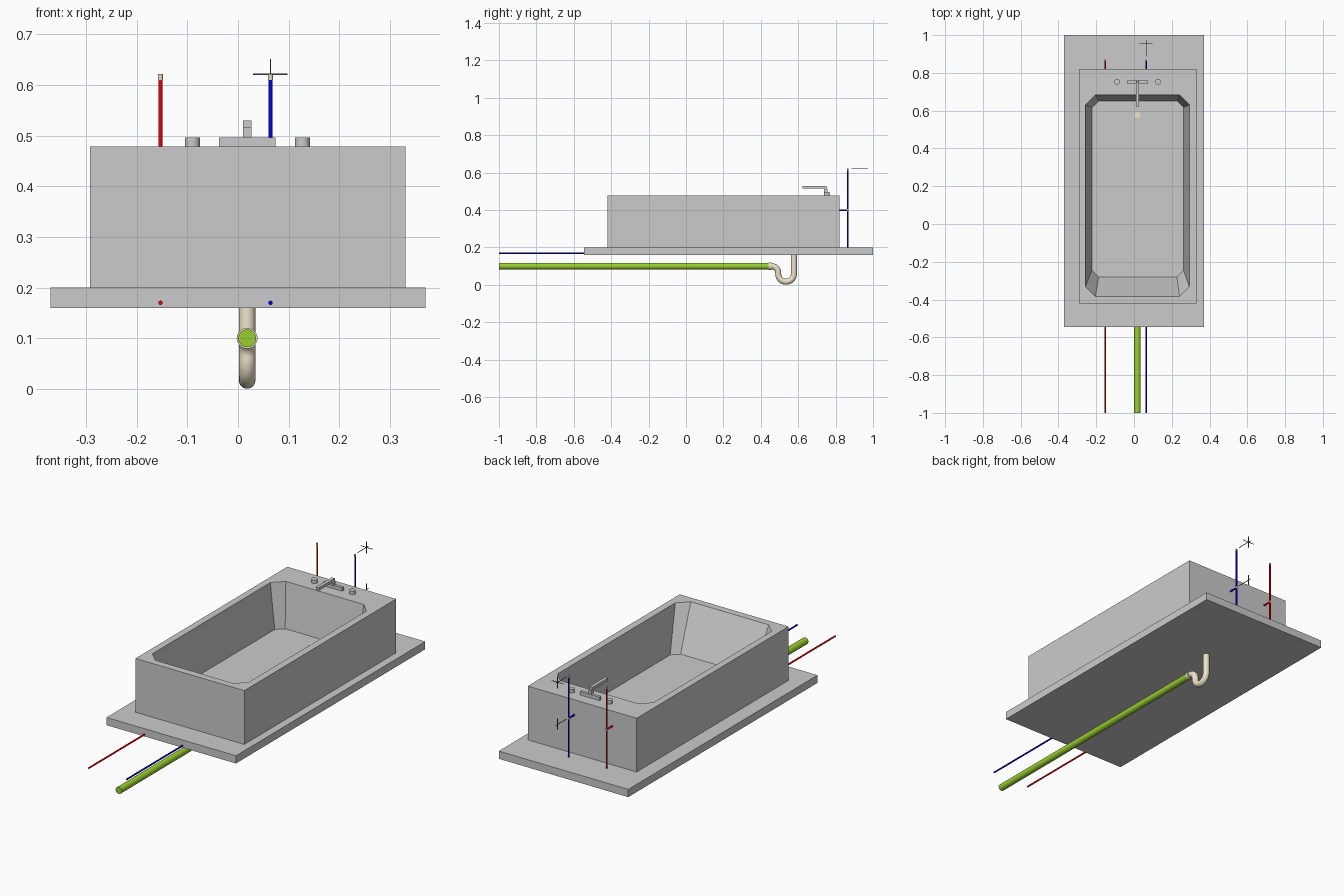
import bpy, bmesh, math
from mathutils import Vector

if "Cube" in bpy.data.objects:
    bpy.data.objects.remove(bpy.data.objects["Cube"])


def material(name, rgb):
    m = bpy.data.materials.new(name)
    m.diffuse_color = (*rgb, 1)
    m.use_nodes = True
    m.node_tree.nodes["Principled BSDF"].inputs["Base Color"].default_value = m.diffuse_color
    return m


RED = material("hot_red", (0.85, 0.0, 0.0))
BLUE = material("cold_blue", (0.0, 0.0, 0.8))
GREEN = material("drain_green", (0.32, 0.62, 0.03))
CREAM = material("fitting_cream", (0.85, 0.77, 0.58))
DARK = material("line_dark", (0.1, 0.1, 0.1))


def from_bmesh(name, bm, mat=None):
    bmesh.ops.recalc_face_normals(bm, faces=bm.faces)
    me = bpy.data.meshes.new(name)
    bm.to_mesh(me)
    bm.free()
    ob = bpy.data.objects.new(name, me)
    bpy.context.collection.objects.link(ob)
    if mat:
        me.materials.append(mat)
    return ob


def box(name, lo, hi, mat=None):
    bm = bmesh.new()
    bmesh.ops.create_cube(bm, size=1)
    lo, hi = Vector(lo), Vector(hi)
    for v in bm.verts:
        v.co = (lo + hi) / 2 + v.co * (hi - lo)
    return from_bmesh(name, bm, mat)


def rod(name, a, b, r, mat=None, sides=24):
    a, b = Vector(a), Vector(b)
    bpy.ops.mesh.primitive_cylinder_add(vertices=sides, radius=r, depth=(b - a).length,
                                        location=(a + b) / 2)
    ob = bpy.context.object
    ob.name = name
    ob.rotation_euler = (b - a).to_track_quat('Z', 'Y').to_euler()
    if mat:
        ob.data.materials.append(mat)
    bpy.ops.object.shade_smooth_by_angle()
    return ob


def octagon(x0, x1, y0, y1, c, z):
    """Rectangle with chamfered corners."""
    return [(x0 + c, y0, z), (x1 - c, y0, z), (x1, y0 + c, z), (x1, y1 - c, z),
            (x1 - c, y1, z), (x0 + c, y1, z), (x0, y1 - c, z), (x0, y0 + c, z)]


# Base slab
box("base_slab", (-0.37, -0.545, 0.16), (0.37, 1.0, 0.2))

# Tub: outer walls, flat rim, tapered basin with a sloping foot end
bm = bmesh.new()
rim = [bm.verts.new(p) for p in octagon(-0.257, 0.293, -0.383, 0.683, 0.052, 0.478)]
floor = [bm.verts.new(p) for p in octagon(-0.222, 0.262, -0.28, 0.652, 0.035, 0.25)]
corners = [(-0.292, -0.42), (0.33, -0.42), (0.33, 0.82), (-0.292, 0.82)]
top = [bm.verts.new((x, y, 0.478)) for x, y in corners]
bot = [bm.verts.new((x, y, 0.2)) for x, y in corners]
for i in range(8):
    j = (i + 1) % 8
    bm.faces.new((rim[i], rim[j], floor[j], floor[i]))
bm.faces.new(floor)
bm.faces.new(bot)
for i in range(4):
    j = (i + 1) % 4
    bm.faces.new((top[i], top[j], bot[j], bot[i]))
    bm.faces.new((top[i], top[j], rim[2 * i + 1], rim[2 * i]))
    bm.faces.new((top[j], rim[(2 * i + 2) % 8], rim[2 * i + 1]))
from_bmesh("bathtub", bm)

# Tap set: plate, stem, spout and two handles
box("tap_plate", (-0.037, 0.745, 0.478), (0.074, 0.76, 0.496))
box("tap_stem", (0.01, 0.737, 0.496), (0.027, 0.757, 0.515))
box("tap_spout", (0.01, 0.622, 0.515), (0.027, 0.752, 0.53))
for side, x in (("hot", -0.09), ("cold", 0.127)):
    rod(side + "_handle", (x, 0.753, 0.478), (x, 0.753, 0.496), 0.015)

# Supply pipes: floor run, riser, branch to the tub, end cap
R = 0.0042
for side, x, mat in (("hot", -0.153, RED), ("cold", 0.064, BLUE)):
    rod(side + "_floor_pipe", (x, -1, 0.17), (x, 0.865, 0.17), R, mat)
    rod(side + "_riser", (x, 0.865, 0.166), (x, 0.865, 0.612), R, mat)
    rod(side + "_branch", (x, 0.868, 0.4), (x, 0.815, 0.4), R, mat)
    rod(side + "_branch_collar", (x, 0.865, 0.395), (x, 0.865, 0.405), R * 1.2, CREAM)
    rod(side + "_cap", (x, 0.865, 0.61), (x, 0.865, 0.621), R * 1.1, CREAM)

# Drain trap: swept U-bend turning into the waste pipe
X = 0.018


def arc(cy, cz, r, a0, a1, n):
    angles = [math.radians(a0 + (a1 - a0) * i / n) for i in range(n + 1)]
    return [(X, cy + r * math.cos(a), cz + r * math.sin(a)) for a in angles]


path = [(X, 0.577, 0.252)]
path += arc(0.535, 0.059, 0.042, 0, -180, 20)
path += arc(0.457, 0.064, 0.036, 0, 90, 12)
path.append((X, 0.445, 0.1))
cu = bpy.data.curves.new("drain_trap", 'CURVE')
cu.dimensions = '3D'
cu.bevel_depth = 0.0165
cu.bevel_resolution = 5
cu.use_fill_caps = True
sp = cu.splines.new('POLY')
sp.points.add(len(path) - 1)
for p, co in zip(sp.points, path):
    p.co = (*co, 1)
cu.materials.append(CREAM)
trap = bpy.data.objects.new("drain_trap", cu)
bpy.context.collection.objects.link(trap)
bpy.ops.object.select_all(action='DESELECT')
trap.select_set(True)
bpy.context.view_layer.objects.active = trap
bpy.ops.object.convert(target='MESH')
bpy.ops.object.shade_smooth_by_angle()

# Trap collar and waste pipe
rod("trap_collar", (X, 0.442, 0.1), (X, 0.458, 0.1), 0.0205, CREAM, 32)
rod("waste_pipe", (X, -1, 0.1), (X, 0.45, 0.1), 0.0175, GREEN, 32)

# Dimension marker beside the cold riser: gapped line with end ticks
T, x, y = 0.0012, 0.064, 0.957


def line(name, a, b):
    box(name, [v - T for v in a], [v + T for v in b], DARK)


for name, z, lo, hi in (("upper", 0.621, 0.59, 0.65), ("lower", 0.403, 0.378, 0.432)):
    line(name + "_marker_line", (x, y, lo), (x, y, hi))
    line(name + "_marker_extension", (x, 0.887, z), (x, 0.972, z))
    if name == "upper":
        line(name + "_marker_tick", (x - 0.033, y, z), (x + 0.032, y, z))
